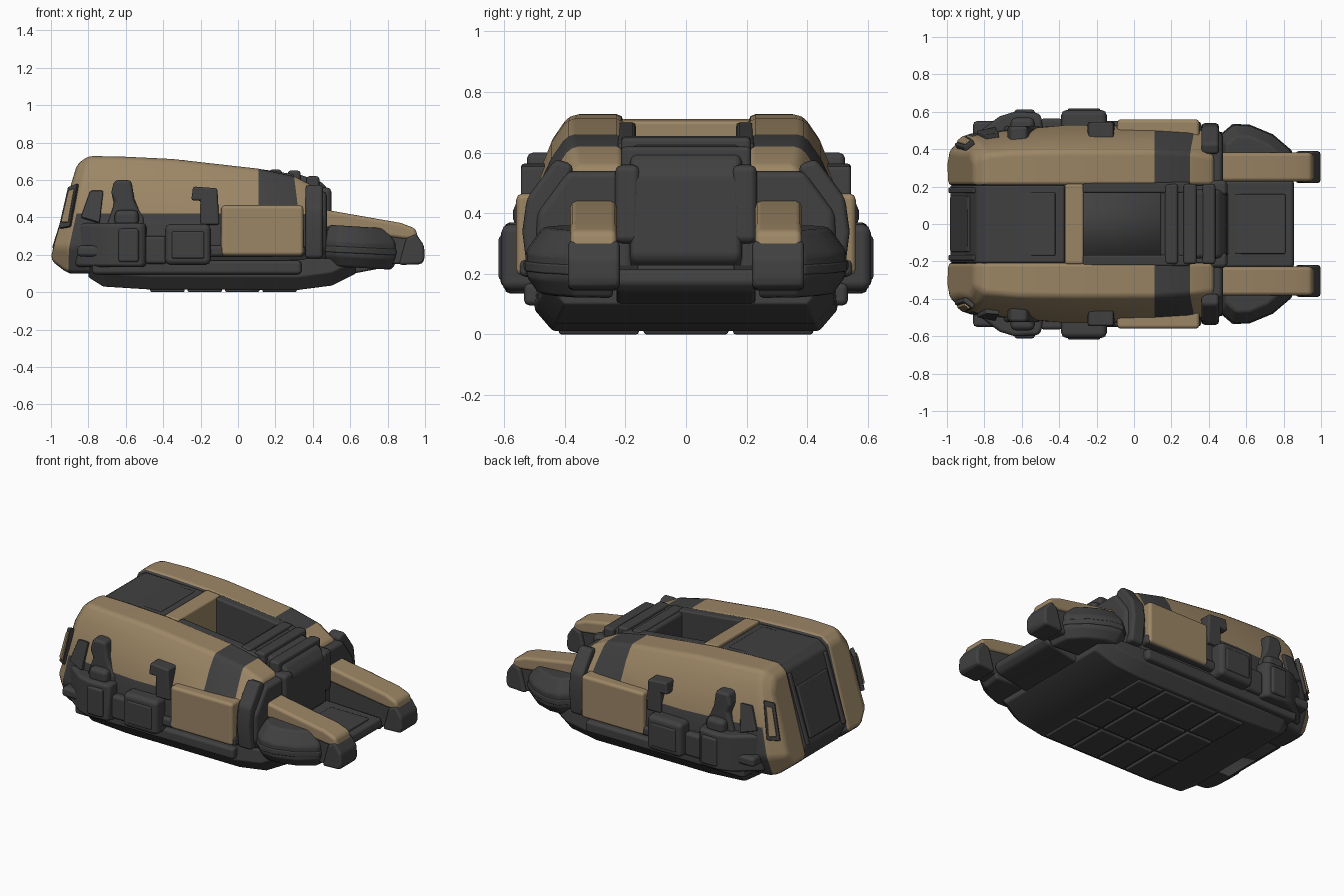
import bpy, bmesh
from mathutils import Vector


def material(name, rgb):
    m = bpy.data.materials.new(name)
    m.diffuse_color = (*rgb, 1)
    return m


TAN = material("sand_paint", (0.335, 0.24, 0.132))
DARK = material("charcoal_metal", (0.052, 0.052, 0.053))


def loft(name, rings, mat, bevel=0.02, mirror=False, dark_rule=None):
    """Skin a closed solid through rings of equal point count."""
    bm = bmesh.new()
    vs = [[bm.verts.new(p) for p in r] for r in rings]
    n = len(rings[0])
    bm.faces.new(vs[0])
    bm.faces.new(vs[-1])
    for i in range(len(rings) - 1):
        for j in range(n):
            k = (j + 1) % n
            f = bm.faces.new((vs[i][j], vs[i][k], vs[i + 1][k], vs[i + 1][j]))
            if dark_rule and dark_rule(i, j):
                f.material_index = 1
    bmesh.ops.recalc_face_normals(bm, faces=bm.faces)
    me = bpy.data.meshes.new(name)
    bm.to_mesh(me)
    bm.free()
    me.materials.append(mat)
    me.materials.append(DARK)
    for p in me.polygons:
        p.use_smooth = True
    ob = bpy.data.objects.new(name, me)
    bpy.context.collection.objects.link(ob)
    if bevel:
        b = ob.modifiers.new("soft_edges", 'BEVEL')
        b.width, b.segments, b.harden_normals = bevel, 2, True
        b.limit_method = 'ANGLE'
        b.angle_limit = 0.4
    if mirror:
        m = ob.modifiers.new("other_side", 'MIRROR')
        m.use_axis = (False, True, False)
    return ob


def side(name, pts, y0, y1, mat, bevel=0.015, mirror=True):
    """Profile in x,z pushed along y."""
    return loft(name, [[(x, y, z) for x, z in pts] for y in (y0, y1)], mat, bevel, mirror)


def plan(name, pts, z0, z1, mat, bevel=0.02, mirror=True):
    """Outline in x,y pushed along z."""
    return loft(name, [[(x, y, z) for x, y in pts] for z in (z0, z1)], mat, bevel, mirror)


def box(name, x0, x1, y0, y1, z0, z1, mat=DARK, bevel=0.015, mirror=True):
    return side(name, [(x0, z0), (x1, z0), (x1, z1), (x0, z1)], y0, y1, mat, bevel, mirror)


def plate(name, pts, offset, mat, bevel=0.006):
    o = Vector(offset)
    return loft(name, [[Vector(p) - o for p in pts], [Vector(p) + o for p in pts]], mat, bevel, True)


# Side hull shells: x top, x bottom, z top, y top, y middle, y low, z bottom
stations = [
    (-0.86, -1.00, 0.685, 0.33, 0.38, 0.39, 0.17),
    (-0.80, -0.91, 0.728, 0.37, 0.47, 0.48, 0.10),
    (-0.62, -0.70, 0.725, 0.385, 0.50, 0.51, 0.10),
    (-0.35, -0.35, 0.712, 0.39, 0.53, 0.53, 0.10),
    (0.11, 0.11, 0.66, 0.39, 0.52, 0.53, 0.10),
    (0.30, 0.35, 0.62, 0.38, 0.51, 0.52, 0.12),
    (0.43, 0.43, 0.555, 0.36, 0.48, 0.50, 0.14),
]


def hull_ring(s):
    xt, xb, zt, yt, ym, yl, zb = s
    prof = [(0.205, zt), (yt, zt), (yt + 0.055, zt - 0.08), (ym, 0.42),
            (yl, 0.24), (yl - 0.06, zb), (0.205, zb)]
    return [(xt + (xb - xt) * min(1, max(0, (zt - z) / (zt - 0.22))), y, z) for y, z in prof]


loft("hull_shell", [hull_ring(s) for s in stations], TAN, 0.025, True,
     lambda i, j: (j in (3, 4) and i > 0) or j in (5, 6) or (i == 4 and j < 3))

# Centre spine: core, rear deck, crossbar, open pit rim, front housing
box("core", -0.9, 0.44, -0.22, 0.22, 0.1, 0.42, DARK, 0, False)
side("rear_deck", [(-0.93, 0.11), (-0.985, 0.22), (-0.845, 0.67), (-0.79, 0.712),
                   (-0.37, 0.698), (-0.37, 0.11)], -0.21, 0.21, DARK, 0.015, False)
side("rear_hatch", [(-0.985, 0.26), (-0.89, 0.57), (-0.87, 0.56), (-0.96, 0.26)],
     -0.15, 0.15, DARK, 0.008, False)
side("rear_hatch_rail", [(-0.995, 0.235), (-0.862, 0.655), (-0.83, 0.65), (-0.95, 0.23)],
     0.165, 0.195, DARK, 0.008)
box("deck_panel", -0.77, -0.42, -0.17, 0.17, 0.68, 0.706, DARK, 0.008, False)
side("crossbar", [(-0.37, 0.4), (-0.27, 0.4), (-0.27, 0.704), (-0.37, 0.712)],
     -0.215, 0.215, TAN, 0.012, False)
side("pit_rim", [(-0.275, 0.4), (0.3, 0.4), (0.3, 0.63), (0.14, 0.655), (-0.275, 0.70)],
     0.165, 0.225, DARK, 0.012)
side("front_housing", [(0.14, 0.3), (0.14, 0.645), (0.34, 0.625), (0.45, 0.59), (0.495, 0.53),
                       (0.505, 0.25), (0.44, 0.2)], -0.185, 0.185, DARK, 0.025, False)
for i, (x, z) in enumerate([(0.2, 0.635), (0.3, 0.63), (0.4, 0.60)]):
    box("housing_rib_%d" % i, x - 0.035, x + 0.035, -0.215, 0.215, z - 0.1, z + 0.02, DARK, 0.015, False)
box("housing_bolster", 0.3, 0.5, 0.15, 0.235, 0.3, 0.56, DARK, 0.025)

# Front bulkhead and side ring
loft("front_bulkhead", [[(x, y * s, z) for y, z in
     [(0.18, 0.14), (0.46, 0.14), (0.51, 0.24), (0.505, 0.40), (0.40, 0.54), (0.18, 0.54)]]
     for x, s in ((0.38, 1), (0.475, 0.97))], DARK, 0.025, True)
loft("ring_pillar", [[(x, y, z) for y, z in
     [(0.44, 0.18), (0.52, 0.18), (0.54, 0.34), (0.525, 0.45), (0.43, 0.58), (0.37, 0.56)]]
     for x in (0.36, 0.455)], DARK, 0.02, True)

# Forward prongs with dark undersides and tips
side("prong_armor", [(0.42, 0.45), (0.5, 0.435), (0.87, 0.37), (0.95, 0.34), (0.965, 0.28),
                     (0.88, 0.285), (0.42, 0.35)], 0.228, 0.382, TAN, 0.02)
side("prong_under", [(0.42, 0.37), (0.87, 0.30), (0.95, 0.28), (0.95, 0.15), (0.42, 0.15)],
     0.24, 0.37, DARK, 0.015)
side("prong_tip", [(0.86, 0.145), (0.985, 0.15), (0.998, 0.18), (0.995, 0.25), (0.95, 0.315),
                   (0.90, 0.29)], 0.218, 0.39, DARK, 0.02)

# Rounded side pods beside the prongs and floor between them
wing = [(0.45, 0.24), (0.46, 0.47), (0.53, 0.53), (0.62, 0.525), (0.74, 0.475), (0.84, 0.39), (0.86, 0.24)]
loft("front_pod", [[(0.62 + (x - 0.62) * s, 0.24 + (y - 0.24) * s, z - 0.05 * (x - 0.46)) for x, y in wing]
     for s, z in ((0.85, 0.14), (1.0, 0.2), (1.0, 0.28), (0.8, 0.36))], DARK, 0.015, True)
loft("pod_band", [[(0.62 + (x - 0.62) * 1.02, 0.24 + (y - 0.24) * 1.02, z - 0.05 * (x - 0.46)) for x, y in wing]
     for z in (0.215, 0.25)], DARK, 0.008, True)
side("front_floor", [(0.4, 0.1), (0.62, 0.1), (0.83, 0.14), (0.86, 0.17), (0.85, 0.215), (0.4, 0.23)],
     -0.23, 0.23, DARK, 0.015, False)
box("floor_panel", 0.54, 0.81, -0.16, 0.16, 0.2, 0.23, DARK, 0.008, False)

# Underbody tub and belly plates
keel = [(-0.80, 0.08, 0.40), (-0.72, 0.03, 0.44), (-0.48, 0.015, 0.44), (0.32, 0.012, 0.44),
        (0.50, 0.035, 0.43), (0.63, 0.10, 0.40)]
loft("underbody", [[(x, -y, z), (x, y, z), (x, y + 0.06, z + 0.07), (x, y + 0.05, 0.18),
                    (x, -y - 0.05, 0.18), (x, -y - 0.06, z + 0.07)] for x, z, y in keel], DARK, 0.012)
for i in range(4):
    x = -0.47 + i * 0.2
    box("belly_plate_%d" % i, x, x + 0.185, 0.155, 0.42, 0.0, 0.05, DARK, 0.01)
    box("belly_centre_%d" % i, x, x + 0.185, -0.14, 0.14, 0.0, 0.05, DARK, 0.01, False)
box("side_skirt", -0.78, 0.34, 0.4, 0.535, 0.095, 0.17, DARK, 0.02)
box("side_rail", -0.86, 0.36, 0.4, 0.55, 0.19, 0.25, DARK, 0.02)

# Side equipment
box("side_armor", -0.09, 0.35, 0.45, 0.56, 0.195, 0.465, TAN, 0.02)
box("side_module", -0.39, -0.145, 0.46, 0.61, 0.145, 0.365, DARK, 0.03)
box("module_face", -0.355, -0.18, 0.55, 0.618, 0.18, 0.325, DARK, 0.01)
side("armor_bracket", [(-0.25, 0.49), (-0.24, 0.565), (-0.11, 0.555), (-0.10, 0.36), (-0.2, 0.36), (-0.2, 0.49)],
     0.44, 0.545, DARK, 0.012)
plan("rear_module", [(-0.87, 0.38), (-0.87, 0.46), (-0.72, 0.575), (-0.64, 0.60), (-0.51, 0.595),
                     (-0.49, 0.56), (-0.49, 0.38)], 0.135, 0.37, DARK, 0.025)
box("rear_module_strap", -0.64, -0.53, 0.5, 0.612, 0.16, 0.34, DARK, 0.015)
box("rear_module_bracket", -0.5, -0.38, 0.45, 0.565, 0.15, 0.30, DARK, 0.02)
side("side_pipe", [(-0.71, 0.33), (-0.68, 0.42), (-0.66, 0.48), (-0.68, 0.53), (-0.66, 0.60),
                   (-0.57, 0.60), (-0.555, 0.50), (-0.53, 0.44), (-0.5, 0.40), (-0.5, 0.33)],
     0.42, 0.525, DARK, 0.02)
box("pipe_joint", -0.66, -0.53, 0.45, 0.57, 0.35, 0.44, DARK, 0.03)

# Slanted rear corner vents
plate("rear_vent", [(-0.955, 0.415, 0.34), (-0.905, 0.40, 0.56), (-0.855, 0.44, 0.58), (-0.895, 0.465, 0.35)],
      (-0.006, 0.012, 0.003), DARK)
plate("rear_vent_cover", [(-0.937, 0.425, 0.37), (-0.897, 0.412, 0.54), (-0.868, 0.435, 0.55), (-0.90, 0.455, 0.37)],
      (-0.012, 0.020, 0.005), TAN)
plate("rear_side_patch", [(-0.84, 0.485, 0.40), (-0.79, 0.465, 0.54), (-0.72, 0.47, 0.54), (-0.74, 0.505, 0.37)],
      (0, 0.014, 0.004), DARK)
